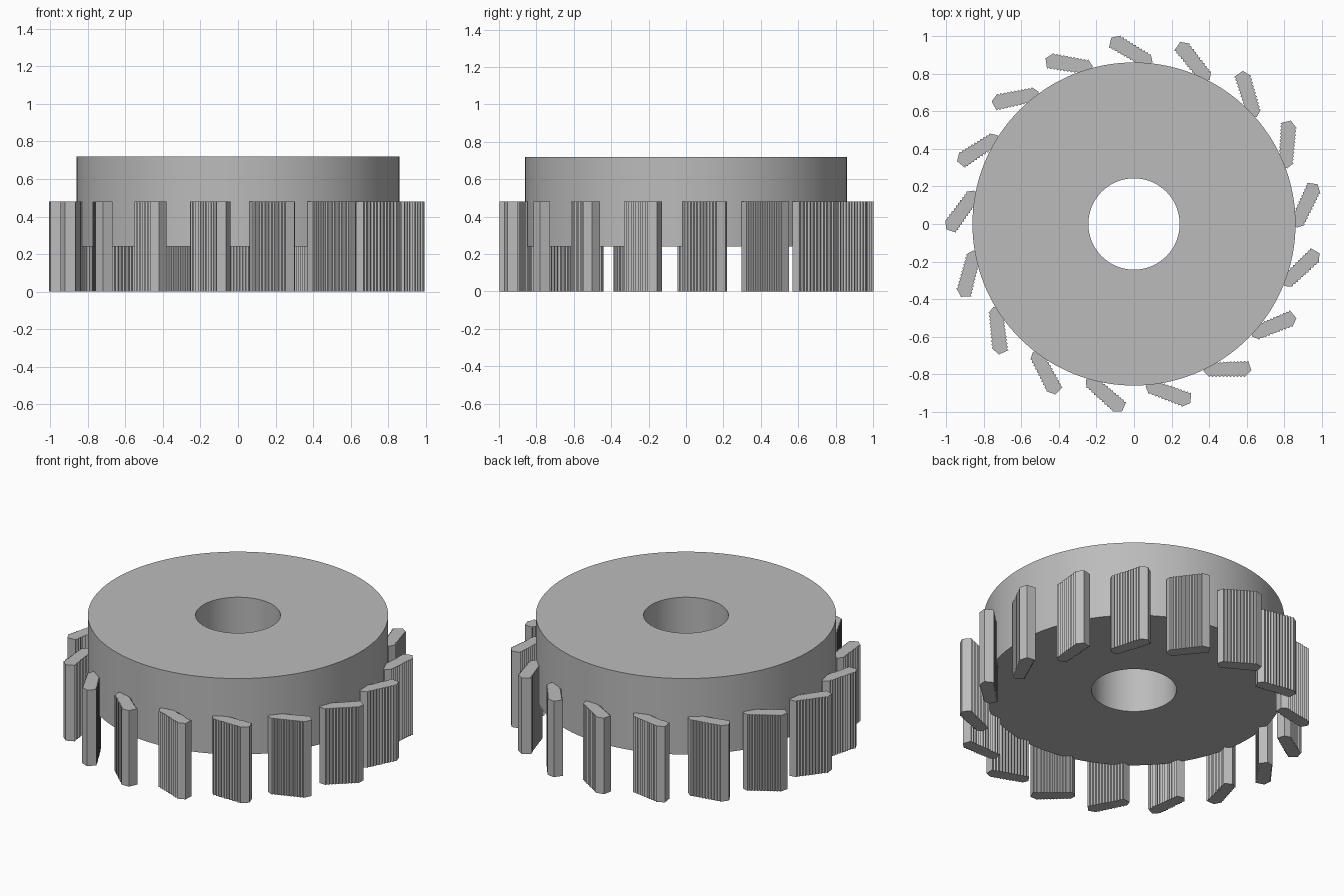
import bpy, bmesh, math
from mathutils import Vector, Matrix

if "Cube" in bpy.data.objects:
    bpy.data.objects.remove(bpy.data.objects["Cube"], do_unlink=True)

GREY = (0.5, 0.5, 0.5, 1)
grey = bpy.data.materials.new("plain grey")
grey.use_nodes = True
grey.diffuse_color = GREY
grey.node_tree.nodes["Principled BSDF"].inputs["Base Color"].default_value = GREY


def finish(name, bm):
    bmesh.ops.recalc_face_normals(bm, faces=bm.faces)
    mesh = bpy.data.meshes.new(name)
    bm.to_mesh(mesh)
    bm.free()
    mesh.materials.append(grey)
    obj = bpy.data.objects.new(name, mesh)
    bpy.context.collection.objects.link(obj)
    return obj


# Thick disc with a centre bore: a rectangular section spun about z
R_OUT, R_BORE, Z_LOW, Z_HIGH = 0.86, 0.243, 0.24, 0.72
bm = bmesh.new()
section = [bm.verts.new((r, 0, z)) for r, z in
           ((R_BORE, Z_LOW), (R_OUT, Z_LOW), (R_OUT, Z_HIGH), (R_BORE, Z_HIGH))]
edges = [bm.edges.new((section[i], section[(i + 1) % 4])) for i in range(4)]
bmesh.ops.spin(bm, geom=section + edges, axis=(0, 0, 1), cent=(0, 0, 0),
               angle=math.tau, steps=128, use_merge=True)
bmesh.ops.remove_doubles(bm, verts=bm.verts, dist=1e-4)
disc = finish("disc", bm)
bpy.context.view_layer.objects.active = disc
disc.select_set(True)
bpy.ops.object.shade_smooth_by_angle(angle=math.radians(30))
disc.select_set(False)


def serrated(start, end, count, depth):
    """Zigzag line between two points, with its valleys cut to the left."""
    start, end = Vector(start), Vector(end)
    step = (end - start) / count
    inward = Vector((-step.y, step.x)).normalized() * depth
    points = []
    for i in range(count):
        points += [start + step * i, start + step * (i + 0.5) + inward]
    return points + [end]


# Slanted tooth: two serrated flanks joined by blunt pointed ends
outline = serrated((0.40, -0.815), (0.588, -0.815), 10, 0.008)
outline.append(Vector((0.625, -0.78)))
outline += serrated((0.607, -0.727), (0.385, -0.735), 12, 0.008)
outline.append(Vector((0.37, -0.785)))

TEETH, TOOTH_HEIGHT = 17, 0.48
for k in range(TEETH):
    bm = bmesh.new()
    base = bm.faces.new([bm.verts.new((p.x, p.y, 0)) for p in outline])
    top = bmesh.ops.extrude_face_region(bm, geom=[base])["geom"]
    bmesh.ops.translate(bm, vec=(0, 0, TOOTH_HEIGHT),
                        verts=[v for v in top if isinstance(v, bmesh.types.BMVert)])
    if not any(abs(f.calc_center_median().z) < 1e-5 for f in bm.faces):
        bm.faces.new([v for v in bm.verts if v.co.z < 1e-5])
    bm.transform(Matrix.Rotation(math.tau * k / TEETH, 4, "Z"))
    finish(f"tooth_{k + 1}", bm)
